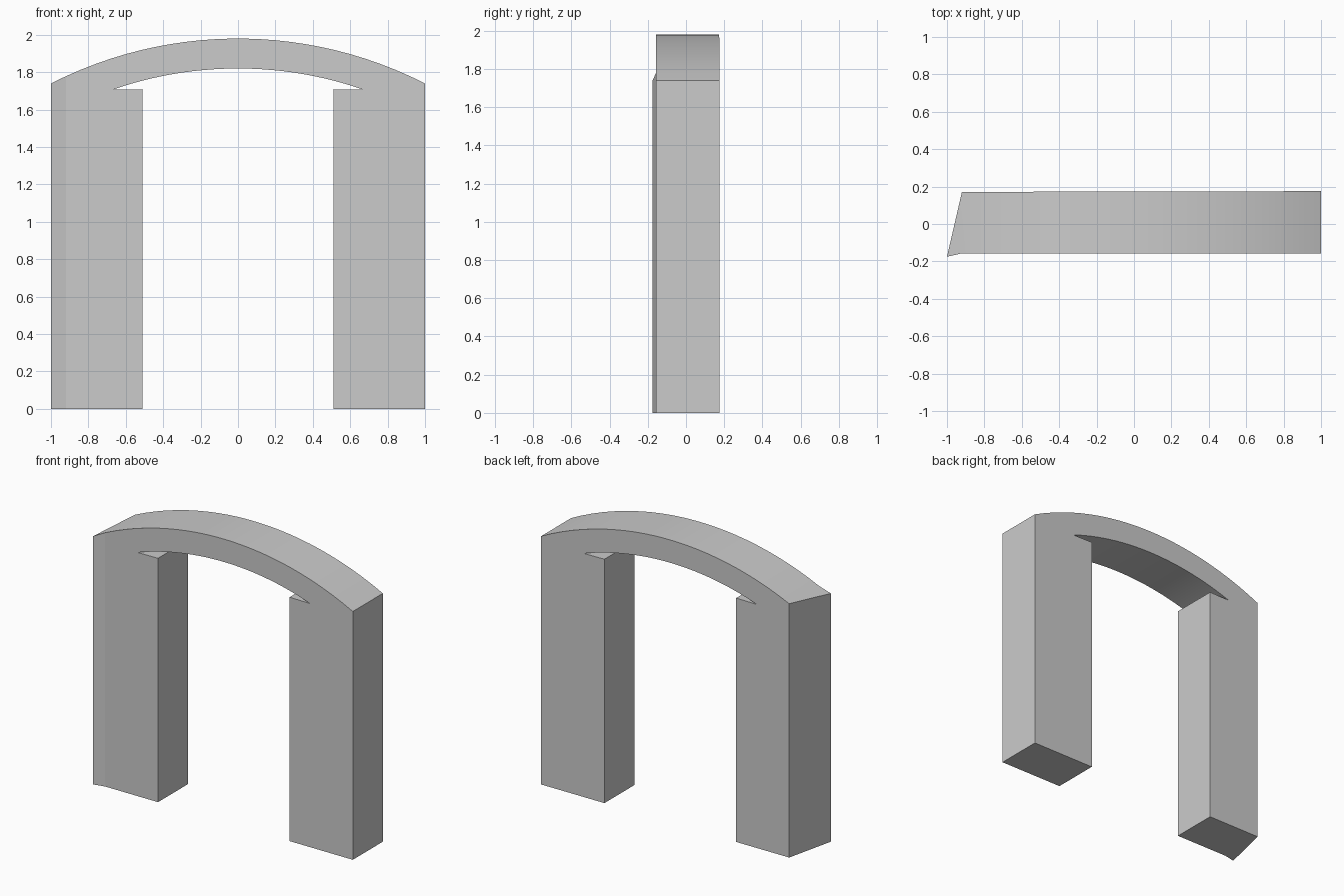
import bpy, bmesh, math

cube = bpy.data.objects.get("Cube")
if cube:
    bpy.data.objects.remove(cube, do_unlink=True)

# Material
stone = bpy.data.materials.new("light grey stone")
stone.use_nodes = True
grey = (0.6, 0.6, 0.6, 1)
stone.diffuse_color = grey
stone.node_tree.nodes["Principled BSDF"].inputs["Base Color"].default_value = grey

# Main dimensions
TOP, THICK, RADIUS = 1.98, 0.16, 2.203
LEDGE, INNER, NOTCH = 1.709, 0.51, 0.67
FRONT, BACK, CREASE = -0.157, 0.1735, -0.92
SEGMENTS = 25


def arc(half_width, drop):
    """Arch points from right to left, concentric with the crown."""
    r = RADIUS - drop
    xs = [half_width * (1 - 2 * i / SEGMENTS) for i in range(SEGMENTS + 1)]
    return [(x, TOP - RADIUS + math.sqrt(r * r - x * x)) for x in xs]


# Outline: curved top, two legs, ledges and the curved underside
outer = arc(1, 0)
inner = arc(NOTCH, THICK)[::-1]
outline = outer + [(-1, 0), (-INNER, 0), (-INNER, LEDGE)] + inner
outline += [(INNER, LEDGE), (INNER, 0), (1, 0)]

bm = bmesh.new()
face = bm.faces.new([bm.verts.new((x, FRONT, z)) for x, z in outline])
extruded = bmesh.ops.extrude_face_region(bm, geom=[face])
for v in extruded["geom"]:
    if isinstance(v, bmesh.types.BMVert):
        v.co.y = BACK + 0.002 * v.co.x

# Crease the right end and slant it towards the front corner
bmesh.ops.bisect_plane(bm, geom=bm.verts[:] + bm.edges[:] + bm.faces[:],
                       plane_co=(CREASE, 0, 0), plane_no=(1, 0, 0))
crease_z = outer[1][1]
for v in bm.verts:
    if v.co.x < -0.99:
        if v.co.y < 0:
            v.co.y = -0.175
        else:
            v.co.x, v.co.y = CREASE, BACK + 0.002 * CREASE
            if v.co.z > 1:
                v.co.z = crease_z
bmesh.ops.remove_doubles(bm, verts=bm.verts[:], dist=0.001)
bmesh.ops.recalc_face_normals(bm, faces=bm.faces[:])

mesh = bpy.data.meshes.new("archway")
bm.to_mesh(mesh)
bm.free()
mesh.materials.append(stone)
archway = bpy.data.objects.new("archway", mesh)
bpy.context.collection.objects.link(archway)

# Smooth the curve, keep every corner sharp
bpy.ops.object.select_all(action="DESELECT")
archway.select_set(True)
bpy.context.view_layer.objects.active = archway
bpy.ops.object.shade_smooth_by_angle(angle=math.radians(5))
